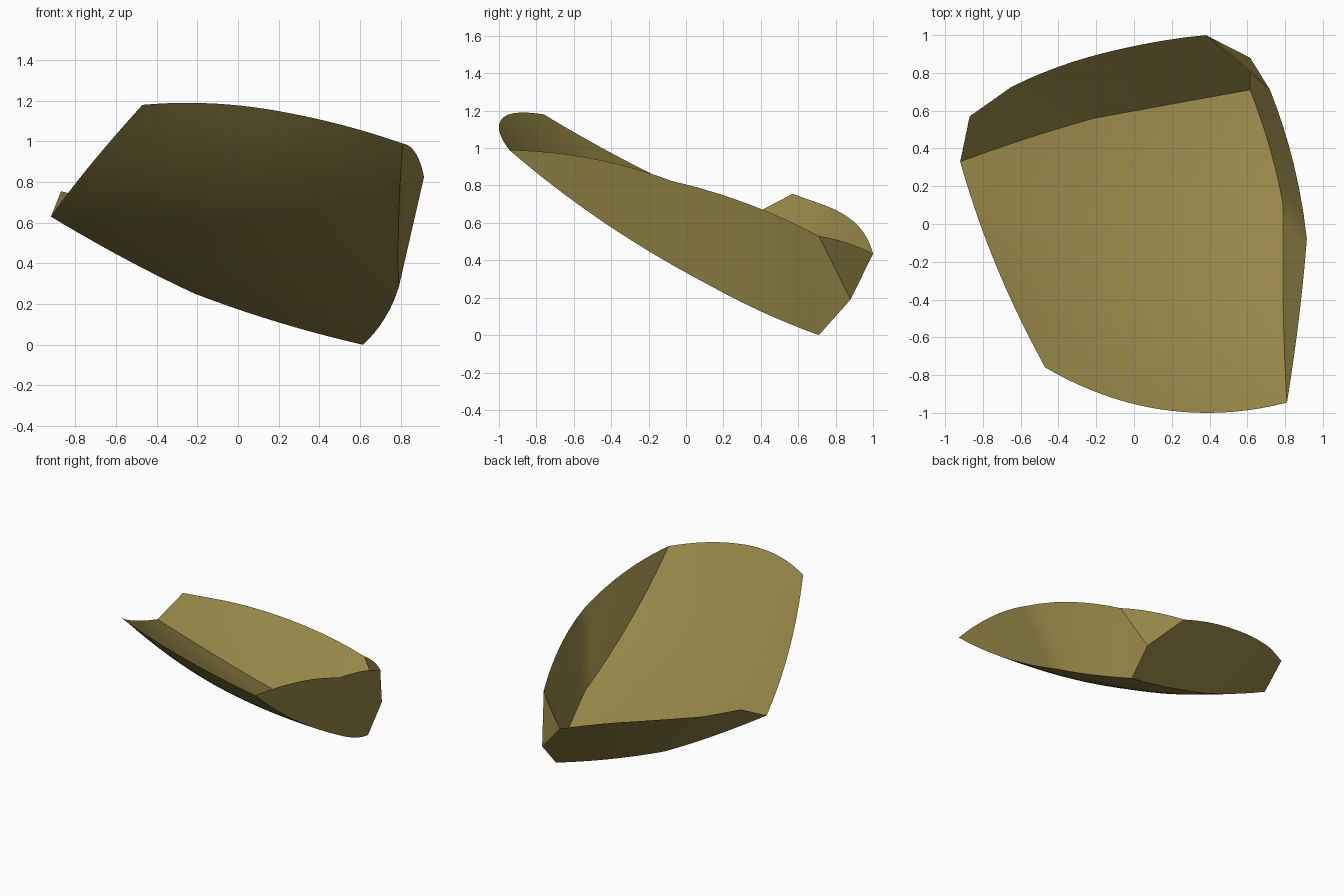
import bpy
from mathutils import Vector as V

if "Cube" in bpy.data.objects:
    bpy.data.objects.remove(bpy.data.objects["Cube"])

# One flat colour
mat = bpy.data.materials.new("olive_tan")
mat.diffuse_color = (0.31, 0.245, 0.065, 1)
mat.use_nodes = True
mat.node_tree.nodes["Principled BSDF"].inputs["Base Color"].default_value = mat.diffuse_color


def curve(pts, counts):
    """Smooth path through pts, with counts[i] steps in segment i."""
    p = [V(q) for q in pts]
    if len(p) > 2:  # keep the bend going through the end segments
        p = [3 * p[0] - 3 * p[1] + p[2]] + p + [3 * p[-1] - 3 * p[-2] + p[-3]]
    else:
        p = [p[0] * 2 - p[1]] + p + [p[-1] * 2 - p[-2]]
    out = []
    for i, n in enumerate(counts):
        a, b, c, d = p[i:i + 4]
        for k in range(n):
            t = k / n
            out.append(0.5 * (2 * b + (c - a) * t + (2 * a - 5 * b + 4 * c - d) * t * t
                              + (3 * b - a - 3 * c + d) * t ** 3))
    return out + [p[-2]]


def build(name, rows, extra=()):
    """Sheet through equal-length rows of points, plus loose polygons."""
    n = len(rows[0]) if rows else 0
    verts = [p for r in rows for p in r]
    faces = [(j * n + i, j * n + i + 1, (j + 1) * n + i + 1, (j + 1) * n + i)
             for j in range(len(rows) - 1) for i in range(n - 1)]
    for poly in extra:
        faces.append(tuple(range(len(verts), len(verts) + len(poly))))
        verts += [V(p) for p in poly]
    me = bpy.data.meshes.new(name)
    me.from_pydata(verts, [], faces)
    me.materials.append(mat)
    ob = bpy.data.objects.new(name, me)
    bpy.context.collection.objects.link(ob)
    # Weld shared points and collapsed corners
    bpy.ops.object.select_all(action='DESELECT')
    ob.select_set(True)
    bpy.context.view_layer.objects.active = ob
    bpy.ops.object.mode_set(mode='EDIT')
    bpy.ops.mesh.select_all(action='SELECT')
    bpy.ops.mesh.remove_doubles(threshold=0.0005)
    bpy.ops.object.mode_set(mode='OBJECT')
    bpy.ops.object.shade_smooth_by_angle(angle=0.6)


def ruled(a, b, steps=4):
    return [[p.lerp(q, k / steps) for p, q in zip(a, b)] for k in range(steps + 1)]


# Corner points
A, B = (-0.47, -0.76, 1.18), (0.81, -0.945, 0.99)
F, G, D = (-0.92, 0.33, 0.63), (-0.21, 0.56, 0.25), (0.615, 0.71, 0)
H, I, J = (0.79, 0.10, 0.28), (0.915, -0.08, 0.825), (0.72, 0.71, 0.53)
K, E = (0.615, 0.88, 0.19), (0.38, 1.0, 0.435)
P, Q = (-0.87, 0.57, 0.755), (-0.65, 0.725, 0.70)

# Edges of the curved plate
front = curve([A, (-0.05, -0.94, 1.182), (0.38, -1, 1.113), B], [7, 7, 6])
left = curve([A, (-0.73, -0.22, 0.88), F], [10, 10])
back = curve([F, (-0.56, 0.455, 0.425), G], [5, 5])[:-1] + curve([G, (0.2, 0.635, 0.11), D], [5, 5])
right = curve([B, (0.79, -0.45, 0.61), H], [6, 7])[:-1] + curve([H, (0.72, 0.4, 0.127), D], [3, 4])

# Curved plate blended between its four edges, swelling outward in the middle
N = 20
SWELL = V((-0.196, -0.505, -0.841)) * 0.06
plate = []
for j in range(N + 1):
    v = j / N
    row = []
    for i in range(N + 1):
        u = i / N
        row.append(front[i].lerp(back[i], v) + left[j].lerp(right[j], u)
                   - V(A).lerp(V(B), u).lerp(V(F).lerp(V(D), u), v)
                   + SWELL * (16 * u * (1 - u) * v * (1 - v)))
    plate.append(row)
build("curved_plate", [r[::-1] for r in plate])

# Back wall rising from the plate's rear edge
back_top = curve([P, Q], [10])[:-1] + curve([Q, (-0.32, 0.86, 0.635), (0.04, 0.95, 0.547), E], [4, 3, 3])
build("back_wall", [r[::-1] for r in ruled(back, back_top)], [(D, E, K)])

# Right wall rising from the plate's right edge
right_top = curve([B, (0.873, -0.5, 0.944), I], [6, 7])[:-1] + curve([I, (0.845, 0.32, 0.706), J], [3, 4])
build("right_wall", ruled(right, right_top), [(D, K, J)])

# Small corner facet joining the two walls, with a slightly bowed top edge
build("corner_facet", [], [[K] + curve([E, (0.56, 0.862, 0.493), J], [4, 4])])
